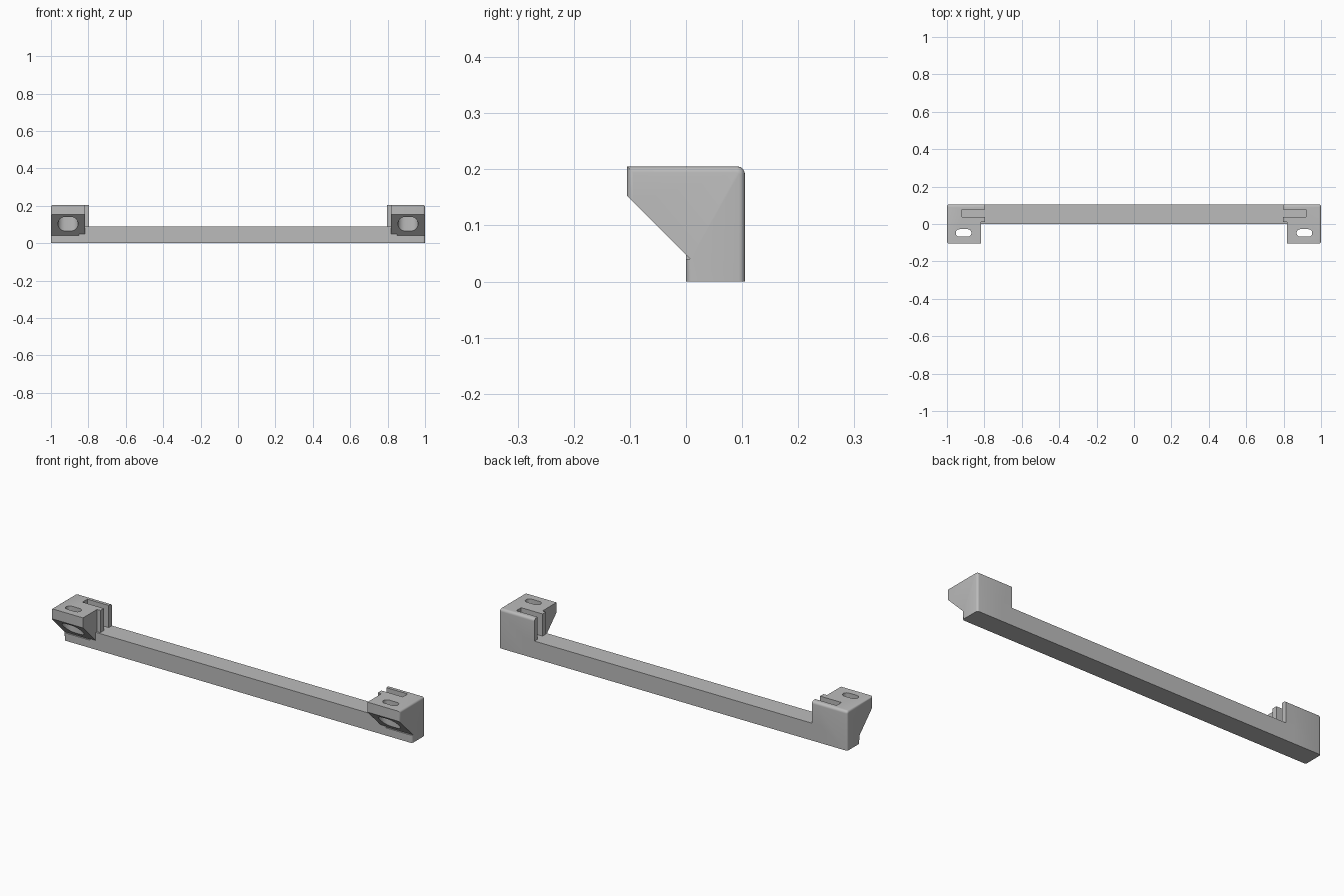
import bpy, bmesh, math

if "Cube" in bpy.data.objects:
    bpy.data.objects.remove(bpy.data.objects["Cube"])

grey = bpy.data.materials.new("light grey plastic")
grey.diffuse_color = (0.5, 0.5, 0.5, 1)
grey.use_nodes = True
grey.node_tree.nodes["Principled BSDF"].inputs["Base Color"].default_value = grey.diffuse_color


def prism(name, pts, axis, a, b):
    """Extrude a closed profile along x (points are y,z) or z (points are x,y)."""
    bm = bmesh.new()
    put = (lambda p, d: (d, p[0], p[1])) if axis == 'x' else (lambda p, d: (p[0], p[1], d))
    lo = [bm.verts.new(put(p, a)) for p in pts]
    hi = [bm.verts.new(put(p, b)) for p in pts]
    bm.faces.new(lo)
    bm.faces.new(hi)
    n = len(pts)
    for i in range(n):
        j = (i + 1) % n
        bm.faces.new((lo[i], lo[j], hi[j], hi[i]))
    bmesh.ops.recalc_face_normals(bm, faces=bm.faces)
    me = bpy.data.meshes.new(name)
    bm.to_mesh(me)
    bm.free()
    ob = bpy.data.objects.new(name, me)
    bpy.context.collection.objects.link(ob)
    me.materials.append(grey)
    return ob


def box(name, x0, x1, y0, y1, z0, z1):
    return prism(name, [(y0, z0), (y1, z0), (y1, z1), (y0, z1)], 'x', x0, x1)


def stadium(cx, cy, w, h, n=12):
    r, d = h / 2, (w - h) / 2
    pts = []
    for s, start in ((1, -math.pi / 2), (-1, math.pi / 2)):
        for i in range(n + 1):
            t = start + math.pi * i / n
            pts.append((cx + s * d + r * math.cos(t), cy + r * math.sin(t)))
    return pts


def combine(ob, other, op):
    bpy.context.view_layer.objects.active = ob
    m = ob.modifiers.new(op, 'BOOLEAN')
    m.operation, m.object, m.solver = op, other, 'EXACT'
    bpy.ops.object.modifier_apply(modifier=m.name)
    bpy.data.objects.remove(other)


B, T, R = 0.105, 0.205, 0.014    # back face, top face, edge radius
back_arc = [(B - R + R * math.cos(t), T - R + R * math.sin(t))
            for t in (math.pi / 2 * i / 6 for i in range(7))]

# End bracket: post with an overhanging, sloped mounting lug
bracket = prism("end_bracket_right",
                [(0.0, 0.0), (B, 0.0)] + back_arc +
                [(-B, T), (-B, 0.153), (0.008, 0.04), (0.0, 0.04)], 'x', 0.817, 1.0)

# Round the outer edges, leaving the slope and the base sharp
bm = bmesh.new()
bm.from_mesh(bracket.data)
edges = []
for e in bm.edges:
    v, w = e.verts
    if v.co.x > 0.99 and w.co.x > 0.99:
        mid = (v.co + w.co) / 2
        upright = abs(v.co.y - w.co.y) < 1e-5
        if upright or mid.z > 0.17:
            edges.append(e)
bmesh.ops.bevel(bm, geom=edges, offset=0.011, segments=4, profile=0.5, affect='EDGES')
bm.to_mesh(bracket.data)
bm.free()

# Inner rib block beside the bar opening
combine(bracket, prism("inner_rib", [(0.01, 0.05), (B, 0.05)] + back_arc + [(0.01, T)],
                       'x', 0.797, 0.83), 'UNION')
# Slot open to the inner side, screw slot and its recess in the slope
combine(bracket, box("slot_cutter", 0.7, 0.92, 0.038, 0.078, 0.09, 0.3), 'DIFFERENCE')
combine(bracket, prism("screw_cutter", stadium(0.911, -0.048, 0.084, 0.04), 'z', 0, 0.3), 'DIFFERENCE')
combine(bracket, prism("recess_cutter", stadium(0.909, -0.055, 0.108, 0.075), 'z', 0, 0.17), 'DIFFERENCE')

# Mirrored bracket
left = bracket.copy()
left.data = bracket.data.copy()
left.name = "end_bracket_left"
bpy.context.collection.objects.link(left)
bm = bmesh.new()
bm.from_mesh(left.data)
for v in bm.verts:
    v.co.x *= -1
bmesh.ops.reverse_faces(bm, faces=bm.faces)
bm.to_mesh(left.data)
bm.free()

# Long bar joined with both brackets
bar = box("handle_bar", -0.85, 0.85, 0.0, B, 0.0, 0.09)
combine(bar, bracket, 'UNION')
combine(bar, left, 'UNION')

bpy.ops.object.select_all(action='DESELECT')
bar.select_set(True)
bpy.context.view_layer.objects.active = bar
bpy.ops.object.shade_smooth_by_angle(angle=math.radians(30))
